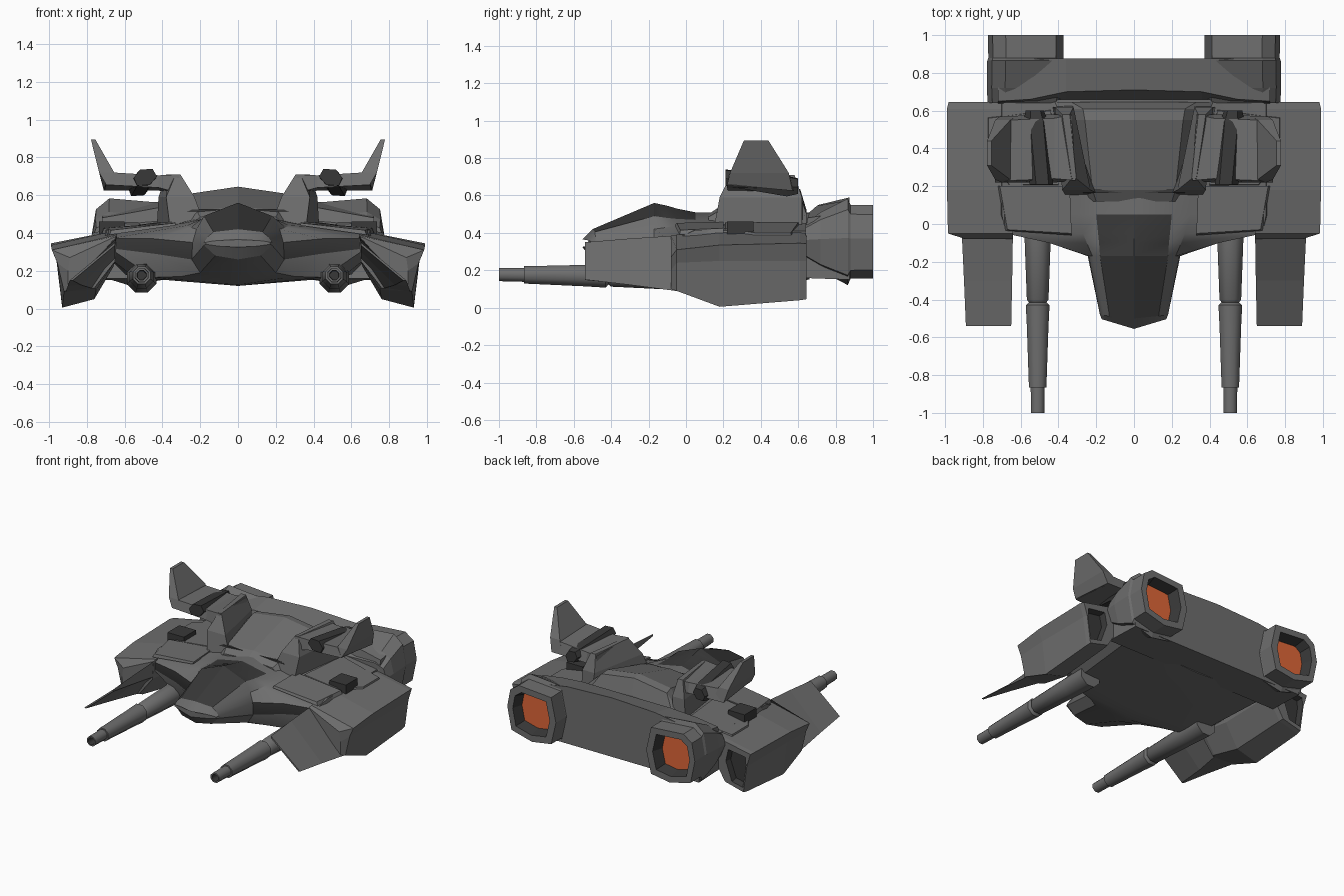
import bpy, bmesh, math

old = bpy.data.objects.get("Cube")
if old:
    bpy.data.objects.remove(old, do_unlink=True)


def material(name, rgb):
    m = bpy.data.materials.new(name)
    m.use_nodes = True
    m.diffuse_color = (*rgb, 1)
    m.node_tree.nodes["Principled BSDF"].inputs["Base Color"].default_value = (*rgb, 1)
    return m


MATS = [material("hull_grey", (.155, .155, .155)),
        material("dark_grey", (.04, .04, .04)),
        material("glow_orange", (.74, .135, .04))]
GREY, DARK, GLOW = range(3)


def loft(name, rings, rule=lambda i, j: GREY, mirror=True, smooth=0):
    """Skin closed rings of 3D points; rule(i, j) picks the colour, caps use i = -1 and len(rings)."""
    bm = bmesh.new()
    rows = [[bm.verts.new(p) for p in r] for r in rings]
    n = len(rows[0])
    for i in range(len(rows) - 1):
        for j in range(n):
            k = (j + 1) % n
            f = bm.faces.new((rows[i][j], rows[i][k], rows[i + 1][k], rows[i + 1][j]))
            f.material_index = rule(i, j)
    bm.faces.new(rows[0]).material_index = rule(-1, 0)
    bm.faces.new(rows[-1]).material_index = rule(len(rows), 0)
    bmesh.ops.recalc_face_normals(bm, faces=bm.faces)
    me = bpy.data.meshes.new(name)
    bm.to_mesh(me)
    bm.free()
    for m in MATS:
        me.materials.append(m)
    ob = bpy.data.objects.new(name, me)
    bpy.context.scene.collection.objects.link(ob)
    if mirror:
        ob.modifiers.new("mirror", 'MIRROR').use_mirror_merge = False
    if smooth:
        bpy.ops.object.select_all(action='DESELECT')
        ob.select_set(True)
        bpy.context.view_layer.objects.active = ob
        bpy.ops.object.shade_smooth_by_angle(angle=math.radians(smooth))
    return ob


def at_y(y, pts):
    return [(x, y, z) for x, z in pts]


def at_z(z, pts):
    return [(x, y, z) for x, y in pts]


def both_sides(y, half, sweep=0):
    full = half + [(-x, z) for x, z in half[-2:0:-1]]
    return [(x, y + sweep * abs(x), z) for x, z in full]


def scaled(pts, s, sz=None):
    cx = sum(p[0] for p in pts) / len(pts)
    cz = sum(p[1] for p in pts) / len(pts)
    return [(cx + (x - cx) * s, cz + (z - cz) * (sz or s)) for x, z in pts]


def rect(x0, x1, y0, y1):
    return [(x0, y0), (x1, y0), (x1, y1), (x0, y1)]


def all_dark(i, j):
    return DARK


# Hull with canopy and intake slits: top centre, canopy edge, shoulder, wing edge, lip, belly, keel
hull = [
    both_sides(-.555, [(0, .365), (.11, .36), (.15, .355), (.17, .35), (.17, .34), (.1, .33), (0, .325)], .3),
    both_sides(-.50, [(0, .42), (.13, .405), (.16, .38), (.18, .35), (.18, .335), (.12, .28), (0, .26)], .1),
    both_sides(-.17, [(0, .56), (.18, .49), (.22, .42), (.24, .35), (.245, .26), (.2, .19), (0, .14)]),
    both_sides(-.10, [(0, .545), (.185, .48), (.25, .43), (.45, .37), (.44, .29), (.3, .17), (0, .125)]),
    both_sides(-.05, [(0, .53), (.19, .475), (.27, .44), (.68, .37), (.68, .32), (.45, .165), (0, .12)]),
    both_sides(.05, [(0, .51), (.2, .47), (.3, .45), (.7, .415), (.72, .3), (.55, .165), (0, .12)]),
    both_sides(.66, [(0, .51), (.2, .505), (.32, .46), (.7, .41), (.72, .3), (.6, .18), (0, .15)])]


def hull_rule(i, j):
    if j in (0, 11) and 1 <= i <= 4:
        return DARK
    return DARK if j in (3, 8) and i in (2, 3) else GREY


loft("hull", hull, hull_rule, mirror=False, smooth=25)

# Sloping dorsal deck with a raised rear crest
loft("dorsal_deck", [
    both_sides(.12, [(0, .50), (.2, .485), (.25, .44), (0, .44)]),
    both_sides(.18, [(0, .54), (.22, .52), (.28, .44), (0, .44)]),
    both_sides(.55, [(0, .645), (.26, .607), (.39, .45), (0, .44)]),
    both_sides(.61, [(0, .635), (.27, .595), (.40, .45), (0, .44)]),
    both_sides(.645, [(0, .52), (.33, .50), (.42, .45), (0, .44)])], mirror=False)
loft("dorsal_vent", [at_z(.49, rect(-.32, .32, .165, .185)), at_z(.525, rect(-.24, .24, .165, .185))],
     all_dark, mirror=False)

# Wing deck plates
loft("front_deck_plate", [
    [(.33, -.06, .44), (.68, -.035, .39), (.72, .2, .40), (.34, .2, .44)],
    [(.33, -.05, .453), (.67, -.03, .415), (.71, .2, .425), (.34, .2, .46)]])
loft("rear_deck_plate", [
    [(.40, .2, .43), (.67, .2, .39), (.78, .36, .36), (.78, .57, .36), (.44, .61, .43)],
    [(.40, .21, .455), (.66, .21, .425), (.77, .37, .40), (.77, .56, .40), (.44, .6, .455)]])
loft("sensor_box", [at_z(.385, rect(.59, .735, .22, .36)), at_z(.462, rect(.6, .735, .22, .36))], all_dark)

# Side pods
pod_main = [(.66, .41), (.99, .345), (.96, .25), (.93, .04), (.77, .08), (.67, .24)]
pod_vent = [(.80, .33), (.94, .31), (.945, .25), (.92, .08), (.83, .10), (.78, .24)]
pod = [
    at_y(-.08, [(.64, .385), (.89, .27), (.9, .2), (.9, .1), (.76, .11), (.65, .25)]),
    at_y(-.05, [(.64, .39), (.985, .31), (.955, .24), (.92, .09), (.75, .1), (.65, .25)]),
    at_y(.18, [(.64, .415), (.99, .335), (.96, .25), (.93, .005), (.76, .05), (.66, .22)]),
    at_y(.61, pod_main),
    at_y(.645, scaled(pod_main, .95, .97)),
    at_y(.645, pod_vent),
    at_y(.60, scaled(pod_vent, .9))]
loft("side_pod", pod, lambda i, j: DARK if i >= 5 else GREY)
loft("pod_blade", [
    at_y(-.54, [(.65, .35), (.89, .15), (.875, .148), (.65, .335)]),
    at_y(-.30, [(.645, .37), (.9, .122), (.83, .125), (.65, .30)]),
    at_y(.02, [(.64, .39), (.915, .08), (.75, .1), (.65, .25)])])

# Long guns with hollow muzzles
gun = [(-.94, .012), (-.94, .024), (-1, .027), (-1, .038), (-.866, .04), (-.866, .05),
       (-.54, .062), (-.43, .068), (-.415, .05), (-.40, .062), (-.05, .076), (.15, .085)]


def circle(y, r):
    rise = .177 - .012 * max(0, y + 1)
    return at_y(y, [(.51 + r * math.cos(a), rise + r * math.sin(a))
                    for a in (math.tau * (k + .5) / 8 for k in range(8))])


loft("long_gun", [circle(y, r) for y, r in gun], lambda i, j: DARK if i < 2 else GREY, smooth=50)

# Pylon, arm and upright winglet
loft("pylon", [
    at_z(.43, [(.17, .15), (.36, .15), (.43, .62), (.34, .63)]),
    at_z(.59, [(.23, .18), (.38, .18), (.42, .62), (.32, .62)]),
    at_z(.71, [(.305, .24), (.33, .24), (.38, .58), (.34, .58)])])
loft("arm", [
    [(.31, .23, .61), (.31, .23, .71), (.33, .58, .70), (.33, .58, .60)],
    [(.42, .22, .64), (.42, .24, .705), (.42, .56, .695), (.42, .58, .625)],
    [(.70, .22, .655), (.66, .23, .72), (.66, .55, .71), (.70, .57, .625)]])
loft("winglet", [
    [(.62, .22, .66), (.70, .22, .66), (.71, .57, .625), (.62, .57, .625)],
    at_z(.72, rect(.655, .735, .235, .55)),
    at_z(.895, rect(.755, .778, .31, .44))])

# Tilted dark gun on each arm, drooping and splaying to the rear
gun_box = [(.425, .70), (.465, .645), (.535, .64), (.555, .69), (.52, .745), (.45, .75)]
loft("arm_gun", [at_y(.21, scaled(gun_box, .95, .8)),
                 at_y(.54, [(x + .03, z - .045) for x, z in gun_box]),
                 at_y(.60, scaled([(x + .035, z - .045) for x, z in gun_box], .75))], all_dark)

# Rear engine block, built as a half and mirrored
profiles = [(0, .71, .55, .59), (.36, .70, .545, .575), (.55, .66, .51, .545), (.72, .65, .48, .515)]
loft("engine_block", [[(x, .6, .16), (x, y, zf), (x, .875, zr), (x, .875, .15)]
                      for x, y, zf, zr in profiles])

# Engine nacelles with recessed glowing nozzles
exhaust = [(.37, .35), (.41, .53), (.68, .55), (.75, .50), (.775, .37), (.74, .2), (.57, .155), (.41, .18)]
loft("engine_nacelle", [
    at_y(.64, scaled(exhaust, 1, .5)),
    at_y(.72, scaled(exhaust, 1.02, .8)),
    at_y(.865, scaled(exhaust, 1.01, 1.17)),
    at_y(.88, scaled(exhaust, .98, 1)),
    at_y(1.0, scaled(exhaust, .99)),
    at_y(1.0, scaled(exhaust, .75)),
    at_y(.92, scaled(exhaust, .64))],
    lambda i, j: GLOW if i == 7 else DARK if i == 5 else GREY)
